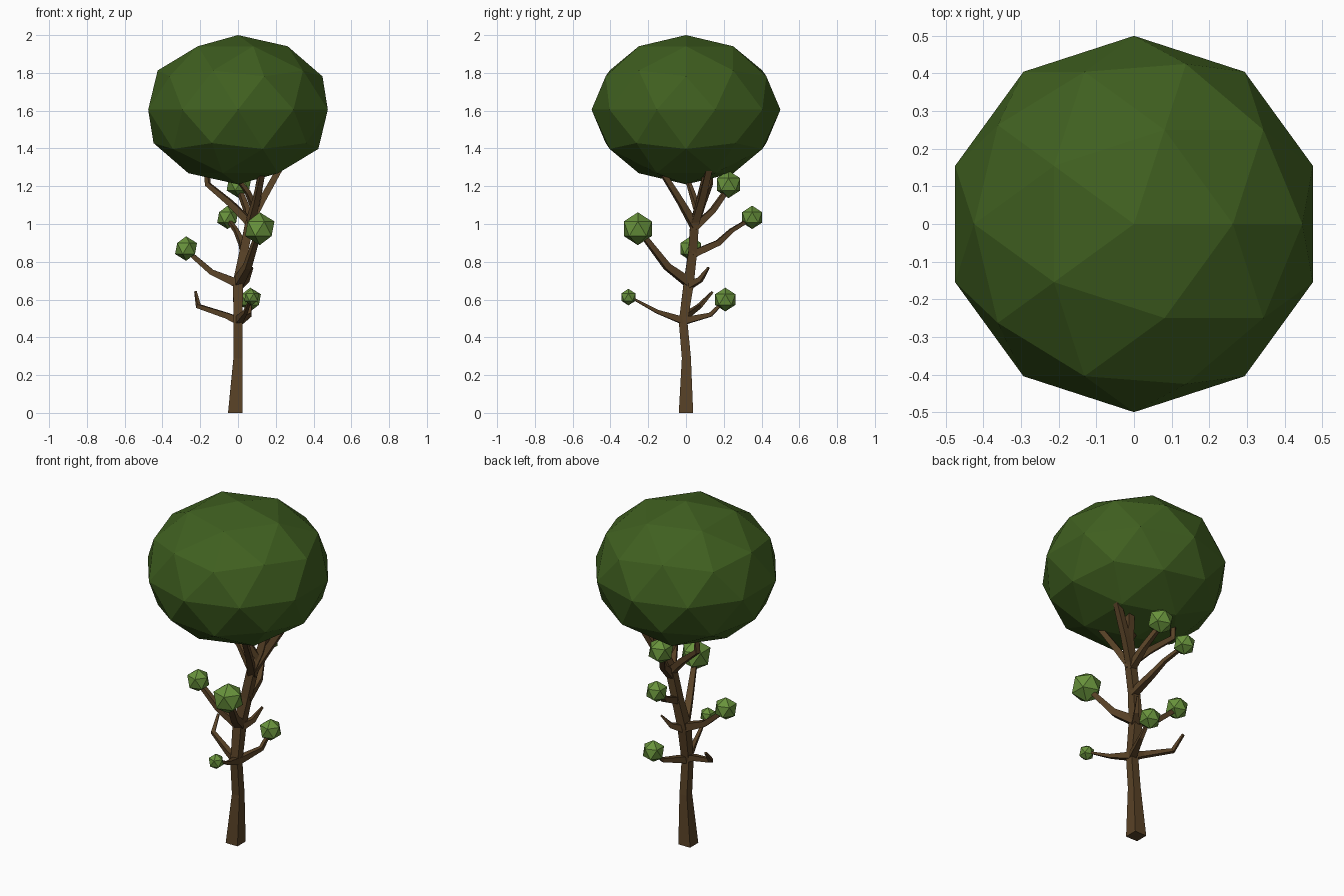
import bpy, bmesh
from mathutils import Vector


def material(name, rgb):
    m = bpy.data.materials.new(name)
    m.diffuse_color = (*rgb, 1)
    return m


LEAF = material("dark_leaf", (0.05, 0.115, 0.014))
BUD = material("light_leaf", (0.14, 0.29, 0.045))
BARK = material("bark", (0.10, 0.055, 0.02))


def ball(name, loc, r, mat, subdiv=1, zscale=1.0):
    bpy.ops.mesh.primitive_ico_sphere_add(subdivisions=subdiv, radius=r, location=loc)
    ob = bpy.context.object
    ob.name = name
    ob.scale.z = zscale
    ob.data.materials.append(mat)


def limb(name, path):
    """Four-sided tapered tube through (x, y, z, half_width) points."""
    pts = [Vector(p[:3]) for p in path]
    whole = (pts[-1] - pts[0]).normalized()
    ref = Vector((0, 1, 0)) if whole.z > 0.85 else Vector((0, 0, 1))
    bm = bmesh.new()
    rings = []
    for i, p in enumerate(pts):
        t = Vector()
        if i > 0:
            t += (p - pts[i - 1]).normalized()
        if i < len(pts) - 1:
            t += (pts[i + 1] - p).normalized()
        t.normalize()
        u = ref.cross(t).normalized()
        v = t.cross(u)
        r = path[i][3]
        ring = []
        for a, b in ((-1, -1), (1, -1), (1, 1), (-1, 1)):
            q = p + u * a * r + v * b * r
            if p.z == 0:
                q.z = 0
            ring.append(bm.verts.new(q))
        rings.append(ring)
    for lo, hi in zip(rings, rings[1:]):
        for k in range(4):
            n = (k + 1) % 4
            bm.faces.new((lo[k], lo[n], hi[n], hi[k]))
    bm.faces.new(rings[0][::-1])
    bm.faces.new(rings[-1])
    bmesh.ops.recalc_face_normals(bm, faces=bm.faces)
    me = bpy.data.meshes.new(name)
    bm.to_mesh(me)
    bm.free()
    me.materials.append(BARK)
    bpy.context.collection.objects.link(bpy.data.objects.new(name, me))


# crown
ball("crown", (0, 0, 1.605), 0.5, LEAF, 2, 0.79)

# trunk, continuing into the thick upper right limb
limb("trunk", [(-0.015, 0, 0, 0.038), (0, 0.002, 0.29, 0.024), (0, -0.015, 0.48, 0.023),
               (0, 0.015, 0.69, 0.027), (0.03, 0.035, 0.85, 0.023), (0.06, 0.045, 1.0, 0.023),
               (0.1, 0.075, 1.12, 0.021), (0.13, 0.12, 1.32, 0.017)])

# lower whorl
limb("lower_branch_left", [(0.01, -0.015, 0.485, 0.02), (-0.06, 0.0, 0.515, 0.015),
                           (-0.21, 0.07, 0.565, 0.011), (-0.225, 0.14, 0.64, 0.006)])
limb("lower_branch_front", [(0, -0.005, 0.485, 0.02), (0.04, -0.15, 0.535, 0.01),
                            (0.07, -0.29, 0.61, 0.005)])
limb("lower_branch_back", [(0, -0.02, 0.485, 0.02), (0.06, 0.13, 0.52, 0.011),
                           (0.065, 0.19, 0.58, 0.008)])

# middle whorl
limb("middle_branch_left", [(0.01, 0.015, 0.68, 0.024), (-0.14, 0.02, 0.745, 0.015),
                            (-0.255, 0.025, 0.845, 0.012)])
limb("middle_twig", [(0, 0.01, 0.675, 0.022), (0.045, 0.075, 0.705, 0.013),
                     (0.075, 0.12, 0.77, 0.005)])
limb("middle_branch_front", [(0, 0.015, 0.69, 0.024), (0.05, -0.1, 0.775, 0.018),
                             (0.1, -0.22, 0.93, 0.013)])

# upper branches
limb("upper_branch_back", [(0.035, 0.035, 0.84, 0.02), (0.02, 0.17, 0.9, 0.015),
                           (-0.01, 0.24, 0.965, 0.011), (-0.05, 0.33, 1.02, 0.009)])
limb("upper_branch_back_high", [(0.06, 0.045, 0.98, 0.02), (0.05, 0.14, 1.07, 0.015),
                                (0.01, 0.21, 1.17, 0.012)])
limb("upper_branch_left", [(0.07, 0.045, 1.0, 0.02), (-0.04, 0.085, 1.11, 0.016),
                           (-0.16, 0.125, 1.21, 0.013), (-0.165, 0.135, 1.32, 0.01)])
limb("upper_branch_front", [(0.06, 0.045, 0.99, 0.02), (0.095, -0.03, 1.12, 0.016),
                            (0.13, -0.13, 1.28, 0.013)])
limb("upper_branch_right", [(0.065, 0.05, 1.01, 0.02), (0.13, 0.085, 1.13, 0.018),
                            (0.225, 0.125, 1.3, 0.016)])
limb("upper_twig", [(0.09, 0.06, 1.08, 0.015), (0.05, 0.03, 1.17, 0.012), (-0.02, 0.0, 1.26, 0.008)])

# leaf clusters at the branch tips
for i, (x, y, z, r) in enumerate([(0.115, -0.255, 0.975, 0.087), (0.005, 0.225, 1.21, 0.073),
                                  (-0.055, 0.35, 1.035, 0.062), (-0.275, 0.025, 0.87, 0.065),
                                  (0.072, -0.305, 0.613, 0.044), (0.065, 0.208, 0.60, 0.063)]):
    ball(f"leaf_cluster_{i + 1}", (x, y, z), r, BUD)
